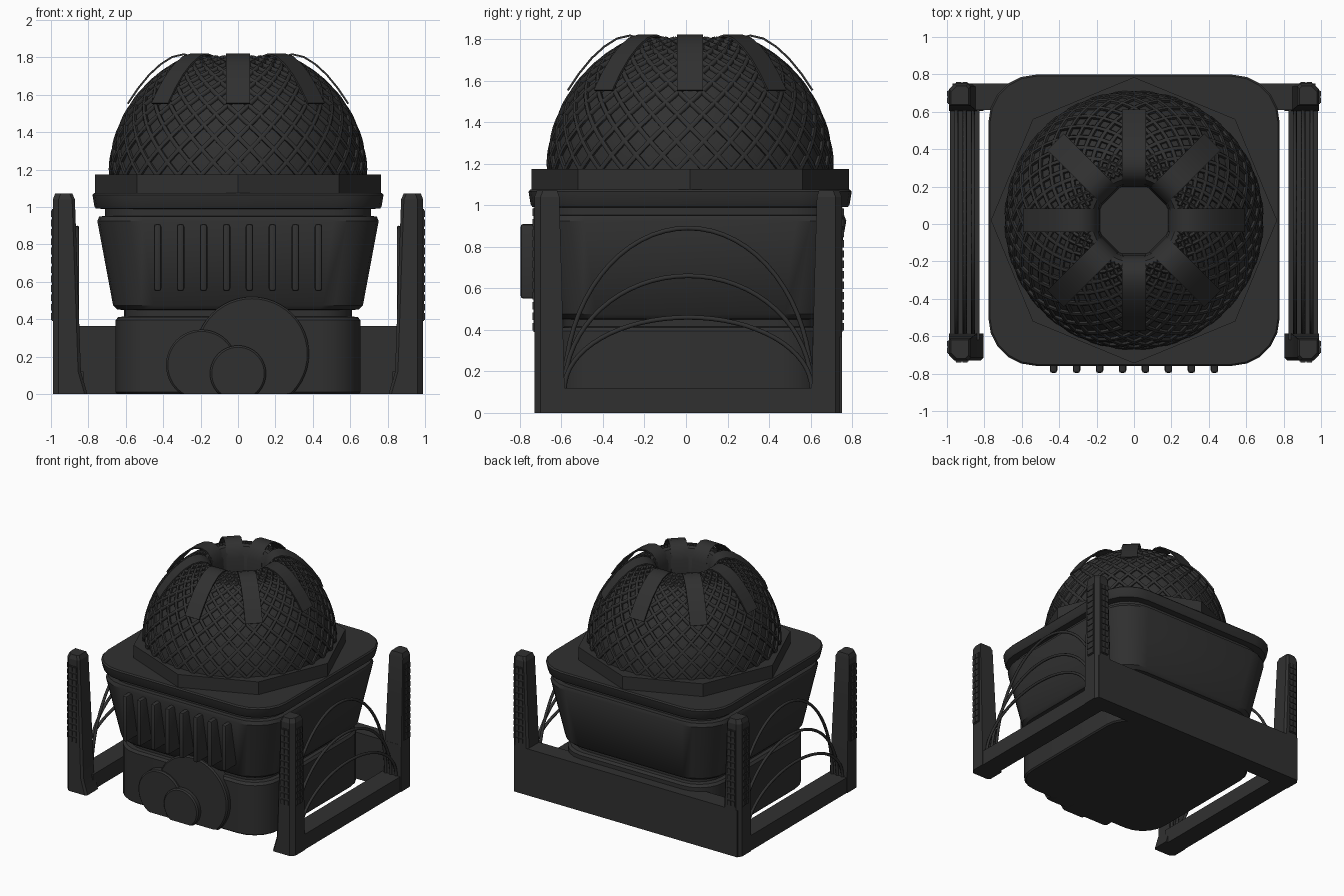
import bpy, bmesh
from math import sin, cos, pi, tan, atan, exp, log, radians

if "Cube" in bpy.data.objects:
    bpy.data.objects.remove(bpy.data.objects["Cube"])

CY = 0.02          # the body centre sits slightly behind the origin
MAT = bpy.data.materials.new("charcoal")
MAT.diffuse_color = (0.03, 0.03, 0.03, 1)
MAT.use_nodes = True
MAT.node_tree.nodes["Principled BSDF"].inputs["Base Color"].default_value = MAT.diffuse_color


def finish(ob, angle=35):
    ob.data.materials.append(MAT)
    bpy.ops.object.select_all(action='DESELECT')
    ob.select_set(True)
    bpy.context.view_layer.objects.active = ob
    if ob.type == 'CURVE':
        bpy.ops.object.convert(target='MESH')
    bpy.ops.object.shade_smooth_by_angle(angle=radians(angle))
    return ob


def from_bmesh(name, bm, angle=35):
    bmesh.ops.recalc_face_normals(bm, faces=bm.faces)
    me = bpy.data.meshes.new(name)
    bm.to_mesh(me)
    bm.free()
    ob = bpy.data.objects.new(name, me)
    bpy.context.collection.objects.link(ob)
    return finish(ob, angle)


def loft(name, rings, angle=35):
    """Skin a stack of equal-length point rings and cap both ends."""
    bm = bmesh.new()
    vs = [[bm.verts.new(p) for p in r] for r in rings]
    n = len(vs[0])
    for a, b in zip(vs, vs[1:]):
        for i in range(n):
            j = (i + 1) % n
            bm.faces.new((a[i], a[j], b[j], b[i]))
    bm.faces.new(vs[0])
    bm.faces.new(vs[-1])
    return from_bmesh(name, bm, angle)


def circle(r, z, n, y=CY):
    return [(r * cos(2 * pi * i / n), y + r * sin(2 * pi * i / n), z) for i in range(n)]


def rounded_square(h, z, r, seg=5):
    pts = []
    for k, (sx, sy) in enumerate([(1, 1), (-1, 1), (-1, -1), (1, -1)]):
        for i in range(seg + 1):
            a = pi / 2 * (k + i / seg)
            pts.append((sx * (h - r) + r * cos(a), CY + sy * (h - r) + r * sin(a), z))
    return pts


def box(name, lo, hi, bevel=0.0):
    bm = bmesh.new()
    bmesh.ops.create_cube(bm, size=1)
    for v in bm.verts:
        v.co = [(lo[i] + hi[i]) / 2 + v.co[i] * (hi[i] - lo[i]) for i in range(3)]
    if bevel:
        bmesh.ops.bevel(bm, geom=bm.edges[:], offset=bevel, segments=2, profile=0.5, affect='EDGES')
    return from_bmesh(name, bm)


def tubes(name, paths, r, res=1):
    cu = bpy.data.curves.new(name, 'CURVE')
    cu.dimensions = '3D'
    cu.bevel_depth, cu.bevel_resolution, cu.use_fill_caps = r, res, True
    for path in paths:
        sp = cu.splines.new('POLY')
        sp.points.add(len(path) - 1)
        for p, co in zip(sp.points, path):
            p.co = (*co, 1)
    ob = bpy.data.objects.new(name, cu)
    bpy.context.collection.objects.link(ob)
    return finish(ob, 60)


# Body: base, groove, flared tub, groove and rim as one stepped profile
profile = [(.645, 0), (.655, .01), (.655, .395), (.64, .412), (.61, .415), (.61, .45), (.645, .452),
           (.668, .475), (.752, .925), (.742, .95), (.71, .952), (.71, .99), (.76, .992),
           (.768, 1.005), (.778, 1.065), (.77, 1.075)]
loft("body", [rounded_square(h, z, .25 * h / .775) for h, z in profile])

# Octagonal plate under the dome
loft("octagon_plate", [circle(.765, z, 8) for z in (1.07, 1.175)])

# Dome with a rolled-in opening at the top
R, CZ = .675, 1.17
dome = [(R * cos(radians(a)), CZ + R * sin(radians(a))) for a in range(0, 69, 4)]
dome += [(.225, 1.785), (.2, 1.74), (.19, 1.6)]
loft("dome", [circle(r, z, 64) for r, z in dome])

# Diagonal lattice: spirals of constant slope running both ways
paths = []
for s in (1, -1):
    for k in range(32):
        path = []
        for i in range(25):
            phi = radians(68) * i / 24
            t = 2 * pi * (k + .5) / 32 + s * .95 * log(tan(pi / 4 + phi / 2))
            q = .68
            path.append((q * cos(phi) * cos(t), CY + q * cos(phi) * sin(t), CZ + q * sin(phi)))
        paths.append(path)
tubes("dome_lattice", paths, .013)

# Eight straps folding over the opening
strap = [(.585, 1.55), (.53, 1.632), (.47, 1.705), (.41, 1.76), (.35, 1.798), (.29, 1.812),
         (.245, 1.80), (.212, 1.765), (.195, 1.71), (.188, 1.60)]
for k in range(8):
    a = k * pi / 4
    rings = []
    for i, (r, z) in enumerate(strap):
        r0, z0 = strap[max(i - 1, 0)]
        r1, z1 = strap[min(i + 1, len(strap) - 1)]
        d = ((r1 - r0) ** 2 + (z1 - z0) ** 2) ** .5
        nr, nz = (z1 - z0) / d, -(r1 - r0) / d
        ring = []
        for w, o in ((-.063, 0), (.063, 0), (.063, .01), (-.063, .01)):
            rr = r + nr * o
            ring.append((rr * cos(a) - w * sin(a), CY + rr * sin(a) + w * cos(a), z + nz * o))
        rings.append(ring)
    loft(f"strap_{k}", rings)

# Vertical grille ribs on the front
for k in range(8):
    x = -.43 + k * .86 / 7
    box(f"grille_rib_{k}", (x - .02, -.797, .55), (x + .02, -.60, .91), .015)

# Three overlapping discs on the front, cut off at the ground
for name, cx, cz, r, y in (("large_disc", .075, .215, .305, -.675),
                           ("left_disc", -.195, .155, .19, -.695),
                           ("small_disc", 0, .11, .15, -.715)):
    rings = []
    for rr, yy in ((r, -.55), (r, y + .01), (r - .01, y)):
        rings.append([(cx + rr * cos(2 * pi * i / 48), yy, max(0, cz + rr * sin(2 * pi * i / 48)))
                      for i in range(48)])
    loft(name, rings)

# Frame: back wall, side bars, corner posts, stud panels and arches
box("back_wall", (-.97, .61, 0), (.97, .75, .365))
MY = .01
posts = [(.805, .595, 0, 0), (.84, .595, .12, 0), (.86, .61, .7, 0), (.872, .62, 1.04, 0),
         (.885, .63, 1.072, .012)]
for sx in (-1, 1):
    side = "right" if sx > 0 else "left"
    xs = sorted((sx * .825, sx * .985))
    box(f"{side}_side_bar", (xs[0], -.62, 0), (xs[1], .64, .12))
    for sy in (-1, 1):
        end = "back" if sy > 0 else "front"
        rings = []
        for xi, yi, z, t in posts:
            xo, yo, c = .99 - t, .74 - t, .03
            sec = [(xi, yi), (xo, yi), (xo, yo - c), (xo - c, yo), (xi + c / 2, yo), (xi, yo - c / 2)]
            rings.append([(sx * x, MY + sy * y, z) for x, y in sec])
        loft(f"{side}_{end}_post", rings, 20)
        # Thin backing panels and two columns of small studs on the outer faces
        bm = bmesh.new()

        def block(x0, x1, y0, y1, z0, z1):
            vs = bmesh.ops.create_cube(bm, size=1)['verts']
            for v in vs:
                v.co = (sx * ((x0 + x1) / 2 + v.co.x * (x1 - x0)),
                        MY + sy * ((y0 + y1) / 2 + v.co.y * (y1 - y0)),
                        (z0 + z1) / 2 + v.co.z * (z1 - z0))
        block(.98, .994, .632, .705, .39, .99)
        block(.885, .955, .73, .744, .39, .99)
        for i in range(12):
            z = .397 + i * .05
            for c in range(2):
                block(.98, 1.0, .636 + c * .035, .666 + c * .035, z, z + .036)
                block(.889 + c * .034, .918 + c * .034, .73, .75, z, z + .036)
        from_bmesh(f"{side}_{end}_stud_panel", bm)
    arches = []
    for x, top in ((.86, .89), (.905, .66), (.95, .46)):
        arches.append([(sx * x, MY - .595 * cos(pi * i / 32), .115 + (top - .115) * sin(pi * i / 32))
                       for i in range(33)])
    tubes(f"{side}_arches", arches, .011, 2)
